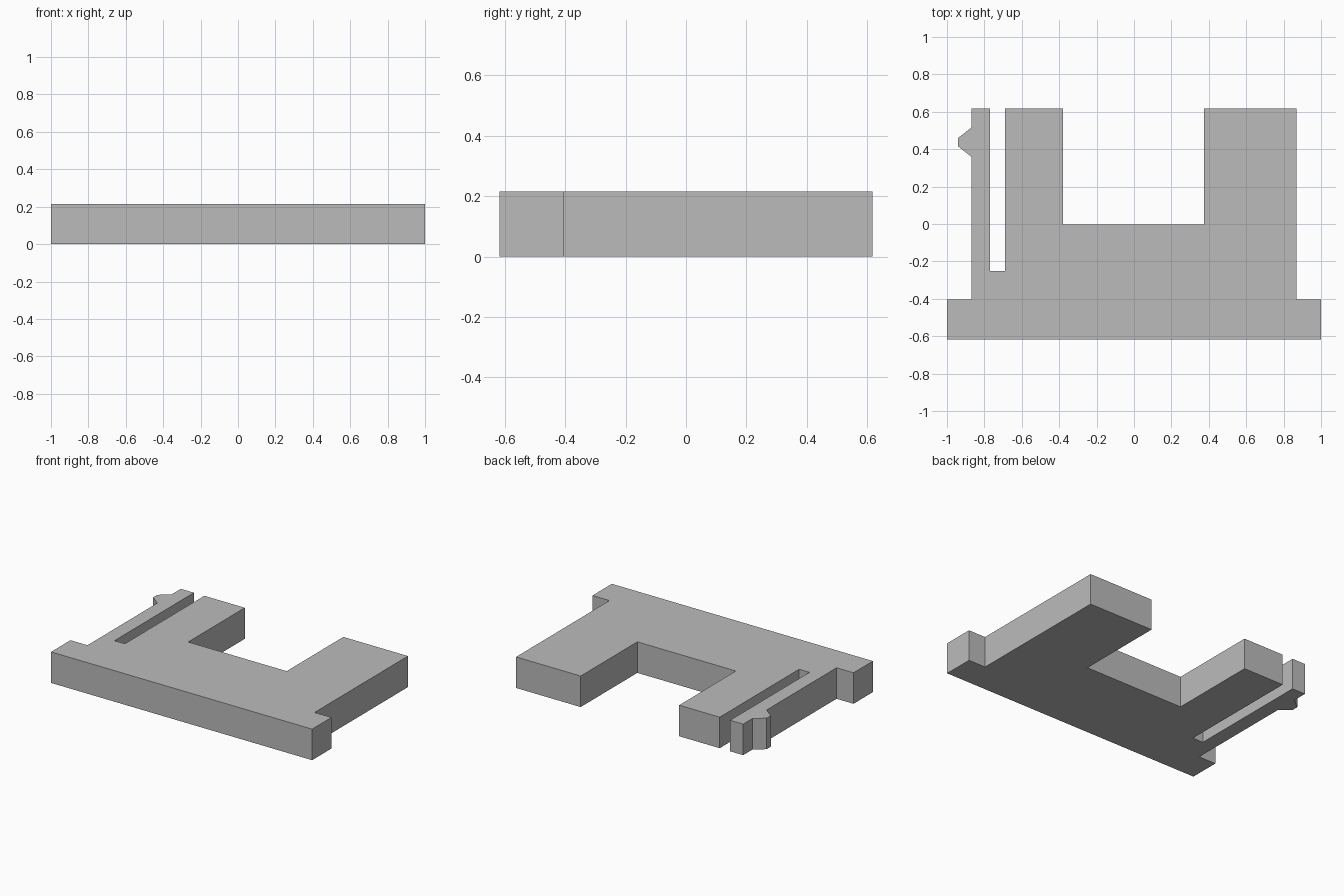
import bpy
import bmesh

cube = bpy.data.objects.get("Cube")
if cube:
    bpy.data.objects.remove(cube, do_unlink=True)

HEIGHT = 0.215
FRONT, BACK = -0.617, 0.617
SHOULDER = -0.405   # rear edge of the wide front flange
SIDE = 0.87         # half width of the body

grey = bpy.data.materials.new("plain grey")
grey.use_nodes = True
colour = (0.5, 0.5, 0.5, 1)
grey.diffuse_color = colour
grey.node_tree.nodes["Principled BSDF"].inputs["Base Color"].default_value = colour

# Flange and left arm
flange = [(-1, SHOULDER), (-1, FRONT), (1, FRONT), (1, SHOULDER)]
left_arm = [(SIDE, SHOULDER), (SIDE, BACK), (0.375, BACK), (0.375, -0.003)]
# Right arm with the narrow slot beside it
right_arm = [(-0.38, -0.003), (-0.38, BACK), (-0.69, BACK)]
slot = [(-0.69, -0.252), (-0.77, -0.252)]
# Flexible clip finger with its catch
finger = [(-0.77, BACK), (-SIDE, BACK)]
catch = [(-SIDE, 0.515), (-0.94, 0.46), (-0.94, 0.415), (-SIDE, 0.36)]
outline = flange + left_arm + right_arm + slot + finger + catch + [(-SIDE, SHOULDER)]

# Extrude the outline into one solid plate
bm = bmesh.new()
base = bm.faces.new([bm.verts.new((x, y, 0)) for x, y in outline])
top = bmesh.ops.extrude_face_region(bm, geom=[base], use_keep_orig=True)
bmesh.ops.translate(bm, vec=(0, 0, HEIGHT),
                    verts=[v for v in top["geom"] if isinstance(v, bmesh.types.BMVert)])
bmesh.ops.recalc_face_normals(bm, faces=bm.faces[:])
mesh = bpy.data.meshes.new("clip_plate")
bm.to_mesh(mesh)
bm.free()
mesh.materials.append(grey)
bpy.context.collection.objects.link(bpy.data.objects.new("clip_plate", mesh))
